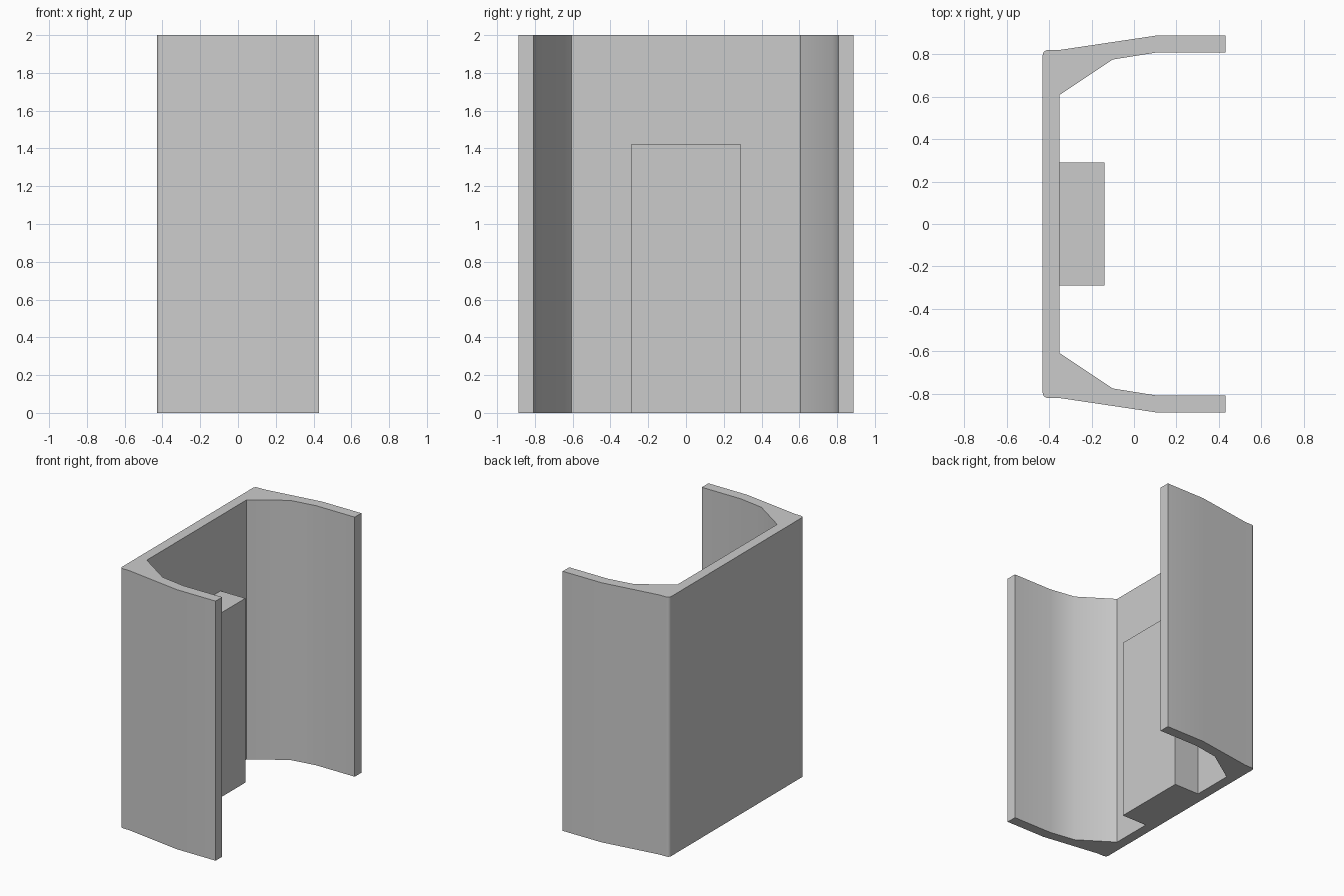
import bpy
import bmesh
from math import cos, sin, radians

HEIGHT = 2.0
WALL_OUT, WALL_IN = -0.43, -0.352

cube = bpy.data.objects.get("Cube")
if cube:
    bpy.data.objects.remove(cube, do_unlink=True)

grey = bpy.data.materials.new("plain_grey")
grey.use_nodes = True
colour = (0.6, 0.6, 0.6, 1.0)
grey.diffuse_color = colour
grey.node_tree.nodes["Principled BSDF"].inputs["Base Color"].default_value = colour


def extrude_profile(name, points, height):
    """Solid prism standing on the ground, from a plan outline."""
    bm = bmesh.new()
    base = bm.faces.new([bm.verts.new((x, y, 0)) for x, y in points])
    top = bmesh.ops.extrude_face_region(bm, geom=[base])
    verts = [g for g in top["geom"] if isinstance(g, bmesh.types.BMVert)]
    bmesh.ops.translate(bm, verts=verts, vec=(0, 0, height))
    bmesh.ops.recalc_face_normals(bm, faces=bm.faces)
    mesh = bpy.data.meshes.new(name)
    bm.to_mesh(mesh)
    bm.free()
    mesh.materials.append(grey)
    obj = bpy.data.objects.new(name, mesh)
    bpy.context.collection.objects.link(obj)
    return obj


# Channel: back wall with two cranked side flanges, mirrored across y
radius = 0.025
corner = [(WALL_OUT + radius * (1 - cos(radians(a))),
           0.82 - radius * (1 - sin(radians(a)))) for a in range(0, 91, 15)]
outer = corner + [(-0.35, 0.82), (0.1, 0.887), (0.43, 0.887)]
inner = [(0.43, 0.807), (0.1, 0.807), (-0.1, 0.775), (WALL_IN, 0.607)]
half = outer + inner
channel = extrude_profile(
    "channel", half + [(x, -y) for x, y in reversed(half)], HEIGHT)

# Upright block against the inside of the wall
block = extrude_profile(
    "inner_block",
    [(WALL_IN, -0.29), (-0.14, -0.29), (-0.14, 0.29), (WALL_IN, 0.29)], 1.42)

# Smooth the shallow bends, keep the real edges sharp
bpy.ops.object.select_all(action="DESELECT")
channel.select_set(True)
bpy.context.view_layer.objects.active = channel
bpy.ops.object.shade_smooth_by_angle(angle=radians(30))
